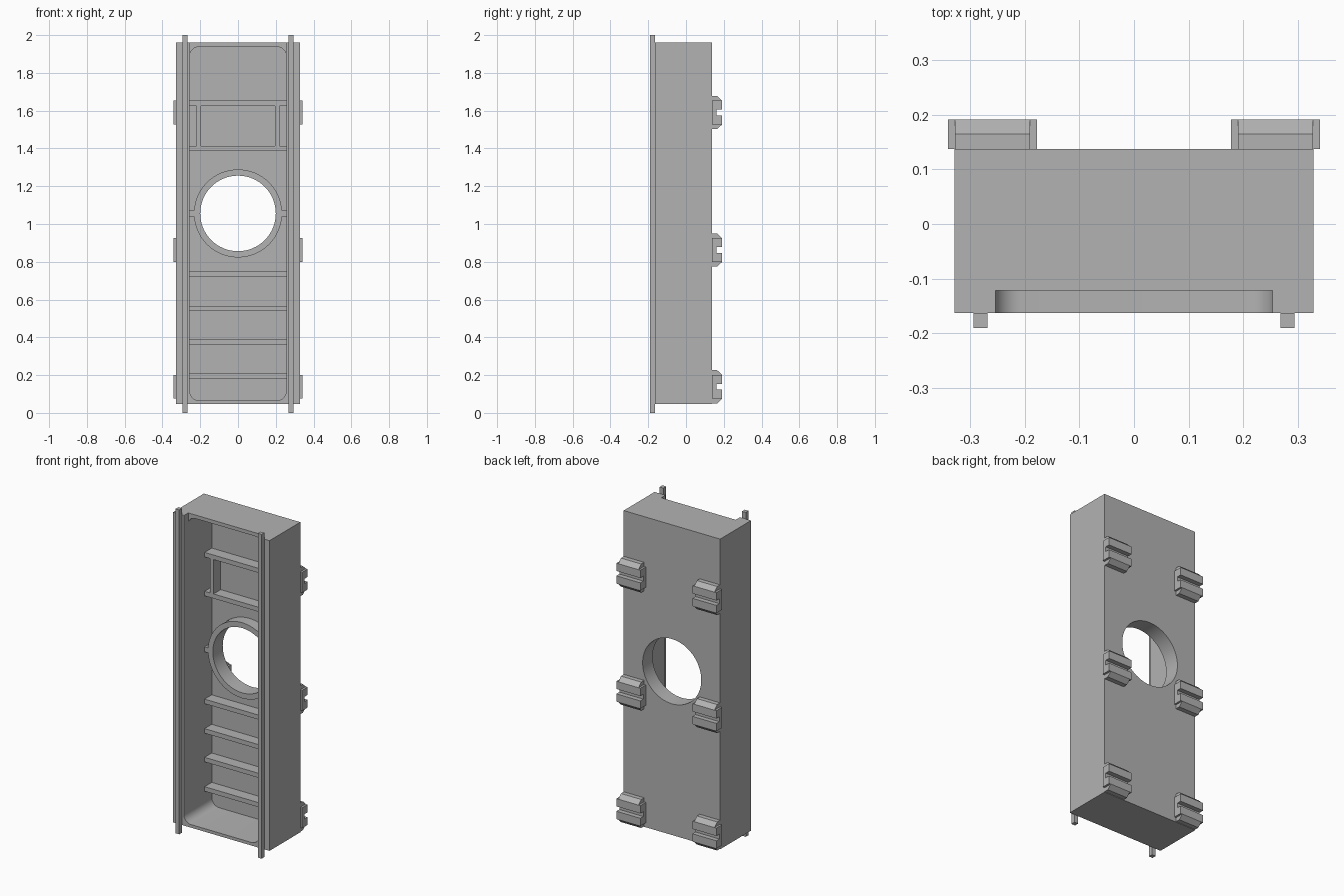
import bpy, bmesh
from math import cos, sin, pi
from mathutils import Vector

if "Cube" in bpy.data.objects:
    bpy.data.objects.remove(bpy.data.objects["Cube"])

grey = bpy.data.materials.new("plain grey")
grey.use_nodes = True
COLOUR = (0.45, 0.45, 0.45, 1)
grey.diffuse_color = COLOUR
grey.node_tree.nodes["Principled BSDF"].inputs["Base Color"].default_value = COLOUR


def prism(name, points, direction):
    """Extrude a closed outline of 3D points along a direction."""
    bm = bmesh.new()
    face = bm.faces.new([bm.verts.new(p) for p in points])
    new = bmesh.ops.extrude_face_region(bm, geom=[face])["geom"]
    verts = [v for v in new if isinstance(v, bmesh.types.BMVert)]
    bmesh.ops.translate(bm, verts=verts, vec=Vector(direction))
    bmesh.ops.recalc_face_normals(bm, faces=bm.faces)
    mesh = bpy.data.meshes.new(name)
    bm.to_mesh(mesh)
    bm.free()
    mesh.materials.append(grey)
    obj = bpy.data.objects.new(name, mesh)
    bpy.context.collection.objects.link(obj)
    return obj


def box(name, x, y, z):
    base = [(x[0], y[0], z[0]), (x[1], y[0], z[0]), (x[1], y[1], z[0]), (x[0], y[1], z[0])]
    return prism(name, base, (0, 0, z[1] - z[0]))


def disc(name, radius, y0, y1, sides=64):
    ring = [(radius * cos(2 * pi * i / sides), y0, HOLE_Z + radius * sin(2 * pi * i / sides))
            for i in range(sides)]
    return prism(name, ring, (0, y1 - y0, 0))


def cut(target, cutter):
    mod = target.modifiers.new("cut", "BOOLEAN")
    mod.operation, mod.solver, mod.object = "DIFFERENCE", "EXACT", cutter
    activate(target)
    bpy.ops.object.modifier_apply(modifier=mod.name)
    bpy.data.objects.remove(cutter)


def activate(obj):
    bpy.ops.object.select_all(action="DESELECT")
    obj.select_set(True)
    bpy.context.view_layer.objects.active = obj


def smooth(obj):
    activate(obj)
    bpy.ops.object.shade_smooth_by_angle(angle=0.5)


FRONT, BACK = -0.163, 0.137
FLOOR, RIB_FRONT = 0.11, 0.04
INNER = 0.256
HOLE_Z, HOLE_R, RING_R = 1.056, 0.2, 0.233

# Housing: block with a rounded tray, a notch in the top lip and a round opening
housing = box("housing", (-0.329, 0.329), (FRONT, BACK), (0.047, 1.96))
low, high, radius = 0.066, 1.938, 0.05
outline = []
for k, (sx, zc) in enumerate([(1, high - radius), (-1, high - radius),
                              (-1, low + radius), (1, low + radius)]):
    for i in range(9):
        a = (k + i / 8) * pi / 2
        outline.append((sx * (INNER - radius) + radius * cos(a), FRONT - 0.1, zc + radius * sin(a)))
cut(housing, prism("tray_cutter", outline, (0, FLOOR - FRONT + 0.1, 0)))
cut(housing, box("notch_cutter", (-0.254, 0.254), (FRONT - 0.1, -0.122), (1.89, 2.1)))
cut(housing, disc("opening_cutter", HOLE_R, 0, 0.3))
smooth(housing)

# Collar around the opening
collar = disc("collar", RING_R, RIB_FRONT, FLOOR + 0.01)
cut(collar, disc("collar_cutter", HOLE_R, -0.1, 0.3))
smooth(collar)

# Cross ribs inside the tray
for n, z in enumerate([0.195, 0.376, 0.553, 0.735, 1.4, 1.64]):
    box(f"cross_rib_{n + 1}", (-INNER - 0.005, INNER + 0.005), (RIB_FRONT, FLOOR + 0.005),
        (z - 0.014, z + 0.014))

# Clip outlines as (y, z offset): chamfered core and square end plates
core = [(0.13, -0.088), (0.165, -0.088), (0.191, -0.063), (0.191, -0.015), (0.162, -0.015)]
plate = [(0.137, -0.063), (0.191, -0.063), (0.191, -0.015), (0.162, -0.015)]
mirrored = lambda half: half + [(y, -z) for y, z in reversed(half)]

for side, s in (("left", 1), ("right", -1)):
    span = lambda a, b: sorted((s * a, s * b))
    # Front rails, upright ribs and collar tabs
    box(f"{side}_rail", span(0.268, 0.294), (-0.19, FRONT), (0, 2))
    box(f"{side}_upright_rib", span(0.195, 0.22), (RIB_FRONT, FLOOR + 0.005), (1.41, 1.63))
    box(f"{side}_collar_tab", span(0.228, INNER + 0.005), (RIB_FRONT, FLOOR + 0.005),
        (HOLE_Z - 0.015, HOLE_Z + 0.015))
    # Slotted clips on the back
    for level, z in (("lower", 0.138), ("middle", 0.862), ("upper", 1.59)):
        for part, half, a, b in (("core", core, 0.19, 0.328),
                                 ("inner_plate", plate, 0.178, 0.19),
                                 ("outer_plate", plate, 0.328, 0.341)):
            prism(f"{side}_{level}_clip_{part}",
                  [(s * a, y, z + dz) for y, dz in mirrored(half)], (s * (b - a), 0, 0))
